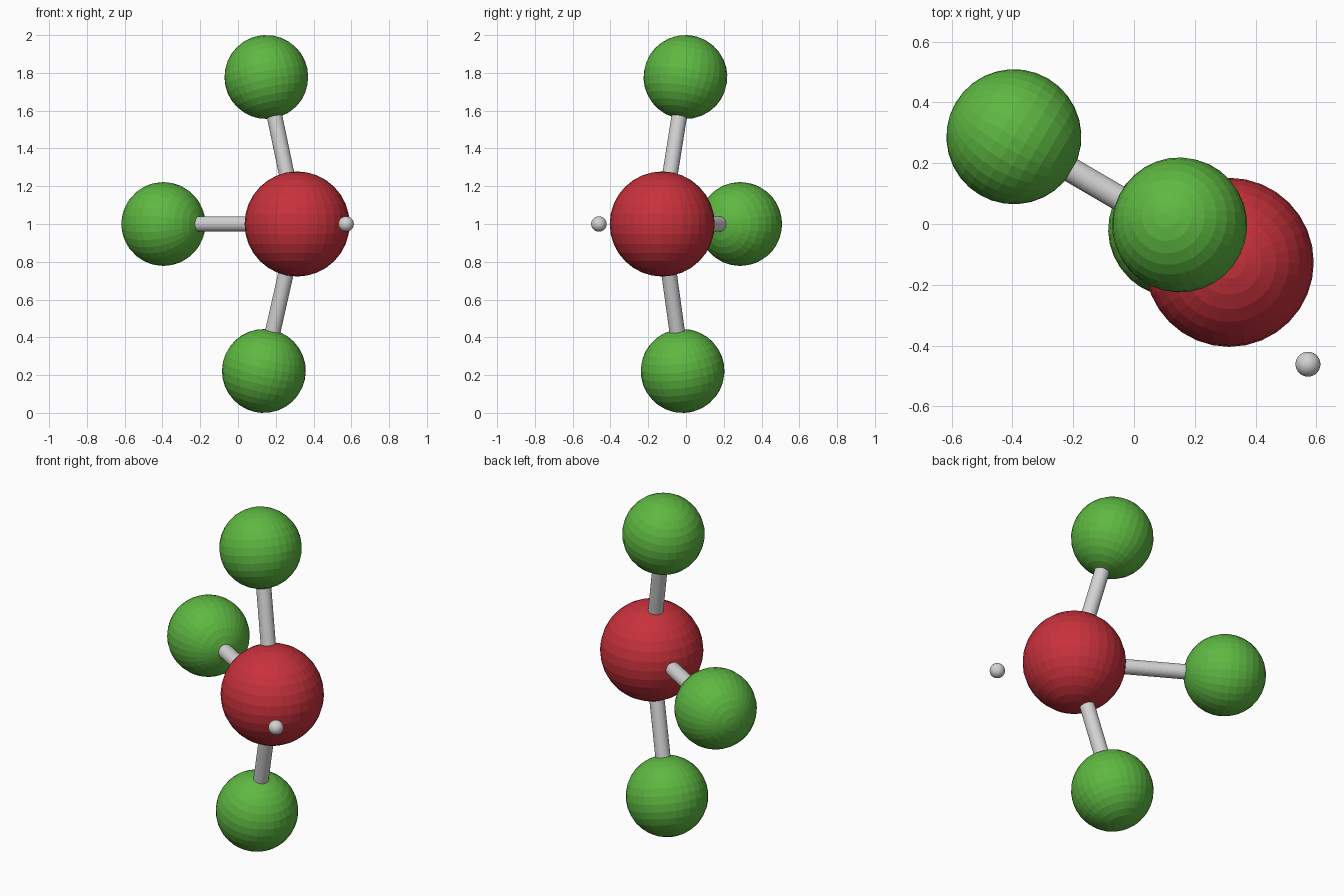
import bpy
from mathutils import Vector

if "Cube" in bpy.data.objects:
    bpy.data.objects.remove(bpy.data.objects["Cube"])


def material(name, rgb):
    m = bpy.data.materials.new(name)
    m.diffuse_color = (*rgb, 1.0)
    m.use_nodes = True
    m.node_tree.nodes["Principled BSDF"].inputs["Base Color"].default_value = m.diffuse_color
    return m


RED = material("red", (0.58, 0.031, 0.045))
GREEN = material("green", (0.112, 0.48, 0.054))
GREY = material("light_grey", (0.65, 0.65, 0.65))


def turn_to(direction):
    return Vector(direction).to_track_quat('Z', 'Y').to_euler()


def finish(name, mat):
    ob = bpy.context.object
    ob.name = name
    ob.data.materials.append(mat)
    return ob


def ball(name, loc, radius, mat, axis=(0, 0, 1)):
    bpy.ops.mesh.primitive_uv_sphere_add(
        segments=32, ring_count=16, radius=radius, location=loc,
        rotation=turn_to(axis))
    return finish(name, mat)


def rod(name, a, b, radius, mat):
    bpy.ops.mesh.primitive_cylinder_add(
        vertices=32, radius=radius, depth=(b - a).length,
        location=(a + b) / 2, rotation=turn_to(b - a))
    return finish(name, mat)


# Central ball
centre = Vector((0.313, -0.126, 1.0))
ball("central_ball", centre, 0.278, RED)

# Outer balls, each joined to the centre by a rod
outer = {
    "top": Vector((0.15, -0.003, 1.778)),
    "bottom": Vector((0.137, -0.018, 0.222)),
    "side": Vector((-0.395, 0.287, 1.0)),
}
for name, pos in outer.items():
    away = (pos - centre).normalized()
    ball(name + "_ball", pos, 0.222, GREEN, away)
    rod(name + "_rod", centre + away * 0.2, pos - away * 0.15, 0.041, GREY)

# Small loose ball
small = Vector((0.572, -0.461, 1.0))
ball("small_ball", small, 0.041, GREY, small - centre)
